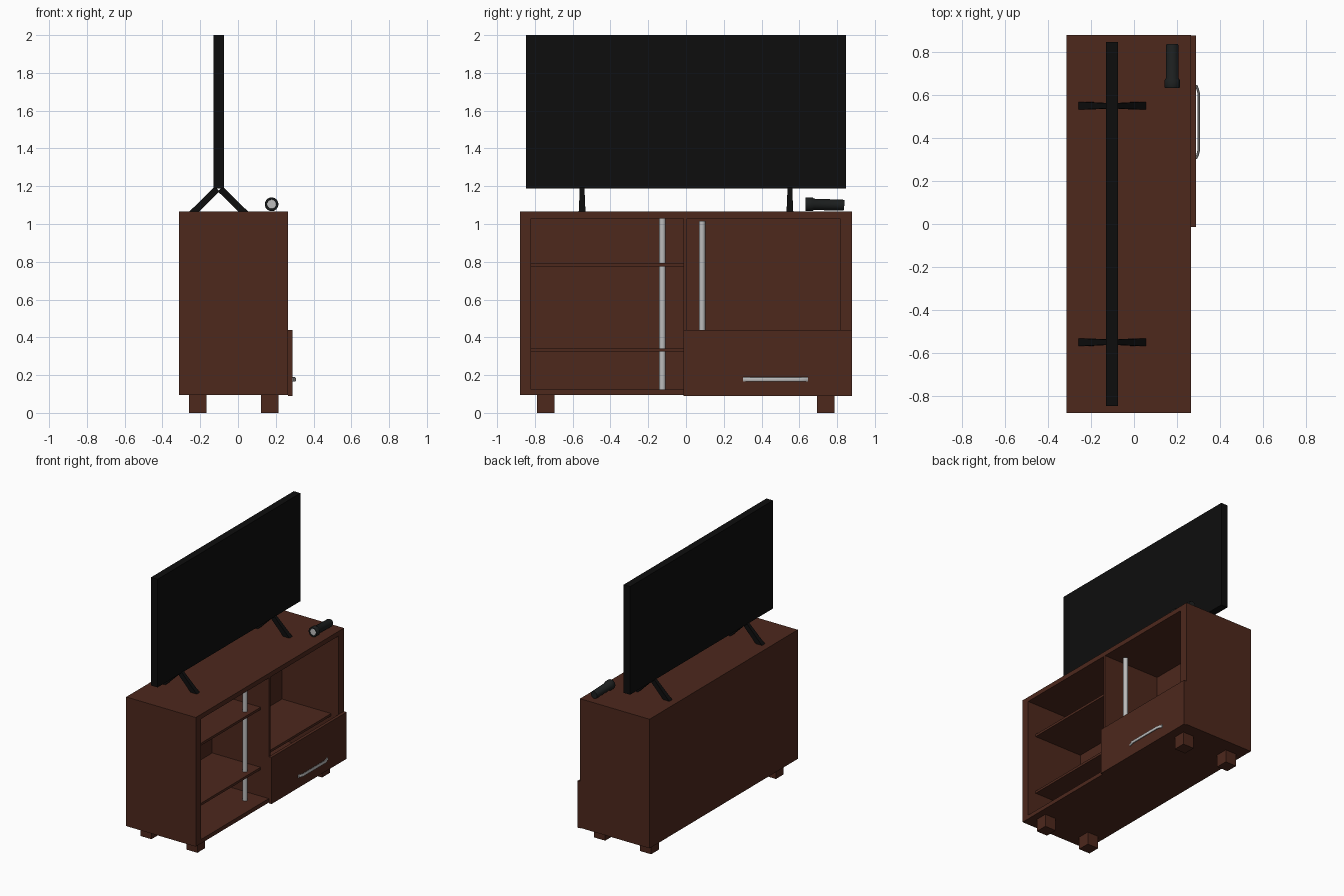
import bpy, bmesh, math
from mathutils import Matrix, Vector

if "Cube" in bpy.data.objects:
    bpy.data.objects.remove(bpy.data.objects["Cube"])


def material(name, rgb):
    m = bpy.data.materials.new(name)
    m.diffuse_color = (*rgb, 1)
    m.use_nodes = True
    m.node_tree.nodes["Principled BSDF"].inputs["Base Color"].default_value = m.diffuse_color
    return m


WOOD = material("dark_wood", (0.075, 0.021, 0.012))
BLACK = material("black_plastic", (0.004, 0.004, 0.004))
RUBBER = material("torch_body", (0.012, 0.014, 0.014))
STEEL = material("steel", (0.5, 0.5, 0.5))


def finish(name, bm, mat, smooth=False):
    bmesh.ops.recalc_face_normals(bm, faces=bm.faces)
    me = bpy.data.meshes.new(name)
    bm.to_mesh(me)
    bm.free()
    ob = bpy.data.objects.new(name, me)
    bpy.context.collection.objects.link(ob)
    me.materials.append(mat)
    bpy.ops.object.select_all(action='DESELECT')
    bpy.context.view_layer.objects.active = ob
    ob.select_set(True)
    if smooth:
        bpy.ops.object.shade_smooth_by_angle(angle=math.radians(35))
    return ob


def add_box(bm, x, y, z):
    c = Vector(((x[0] + x[1]) / 2, (y[0] + y[1]) / 2, (z[0] + z[1]) / 2))
    s = Matrix.Diagonal((x[1] - x[0], y[1] - y[0], z[1] - z[0], 1))
    bmesh.ops.create_cube(bm, size=1, matrix=Matrix.Translation(c) @ s)


def box(name, x, y, z, mat):
    bm = bmesh.new()
    add_box(bm, x, y, z)
    return finish(name, bm, mat)


def loft(bm, rings):
    """Skin between closed rings of points and cap both ends."""
    vs = [[bm.verts.new(p) for p in r] for r in rings]
    n = len(vs[0])
    for a, b in zip(vs, vs[1:]):
        for i in range(n):
            bm.faces.new((a[i], a[(i + 1) % n], b[(i + 1) % n], b[i]))
    bm.faces.new(vs[0][::-1])
    bm.faces.new(vs[-1])


# cabinet body, hollowed by two open compartments on the +x side
body = box("cabinet_body", (-0.313, 0.265), (-0.88, 0.88), (0.095, 1.065), WOOD)
bm = bmesh.new()
add_box(bm, (-0.205, 0.4), (-0.82, -0.013), (0.125, 1.03))
add_box(bm, (-0.205, 0.4), (0.005, 0.815), (0.125, 1.03))
cutter = finish("compartment_cutter", bm, WOOD)
cutter.hide_render = True
mod = body.modifiers.new("compartments", 'BOOLEAN')
mod.operation = 'DIFFERENCE'
mod.solver = 'EXACT'
mod.object = cutter
bpy.context.view_layer.objects.active = body
bpy.ops.object.modifier_apply(modifier=mod.name)
bpy.data.objects.remove(cutter)

# cabinet feet
for x in (-0.26, 0.122):
    for y in (-0.788, 0.693):
        box("cabinet_foot", (x, x + 0.092), (y, y + 0.092), (0, 0.095), WOOD)

# shelves
for z in (0.324, 0.775):
    box("left_shelf", (-0.205, 0.197), (-0.82, -0.013), (z, z + 0.018), WOOD)
box("right_shelf", (-0.205, 0.203), (0.005, 0.815), (0.413, 0.431), WOOD)

# drawer front and its bent handle
box("drawer_front", (0.265, 0.288), (-0.013, 0.878), (0.09, 0.44), WOOD)
path = [(0.288, 0.303), (0.295, 0.318), (0.302, 0.345),
        (0.302, 0.605), (0.295, 0.632), (0.288, 0.647)]
bm = bmesh.new()
loft(bm, [[(x + 0.006 * math.cos(a), y, 0.177 + 0.012 * math.sin(a))
           for a in (math.tau * i / 12 for i in range(12))] for x, y in path])
finish("drawer_handle", bm, STEEL, True)


# upright steel poles
for y, z0, z1 in ((-0.125, 0.125, 1.03), (0.085, 0.11, 1.015)):
    bm = bmesh.new()
    bmesh.ops.create_cone(bm, cap_ends=True, segments=24, radius1=0.017, radius2=0.017,
                          depth=z1 - z0,
                          matrix=Matrix.Translation((0.147, y, (z0 + z1) / 2)))
    finish("pole", bm, STEEL, True)

# screen
box("screen", (-0.13, -0.075), (-0.848, 0.848), (1.188, 2.0), BLACK)

# splayed screen legs, wider at the foot
for y in (-0.55, 0.55):
    bm = bmesh.new()
    for s in (-1, 1):
        rings = []
        for inner, outer, z_in, z_out, w in ((0.105, 0.157, 1.065, 1.065, 0.018),
                                             (0.075, 0.115, 1.094, 1.105, 0.016),
                                             (-0.004, 0.02, 1.172, 1.2, 0.012)):
            rings.append([(-0.102 + s * inner, y - w, z_in), (-0.102 + s * outer, y - w, z_out),
                          (-0.102 + s * outer, y + w, z_out), (-0.102 + s * inner, y + w, z_in)])
        loft(bm, rings)
    finish("screen_leg", bm, BLACK)


# torch lying on top, with a recessed lens
def lathe_y(name, profile, mat, centre, tilt, n=24):
    bm = bmesh.new()
    loft(bm, [[(r * math.cos(math.tau * i / n), d, r * math.sin(math.tau * i / n))
               for i in range(n)] for d, r in profile])
    bm.transform(Matrix.Translation(centre) @ Matrix.Rotation(tilt, 4, 'X'))
    return finish(name, bm, mat, True)


C, TILT = (0.178, 0.633, 1.105), math.radians(-1.5)
lathe_y("torch_body", [(0.008, 0.024), (0, 0.026), (0, 0.034), (0.004, 0.036), (0.036, 0.036),
                       (0.045, 0.030), (0.196, 0.029), (0.205, 0.026)], RUBBER, C, TILT)
lathe_y("torch_lens", [(0.003, 0.024), (0.010, 0.024)], STEEL, C, TILT)
